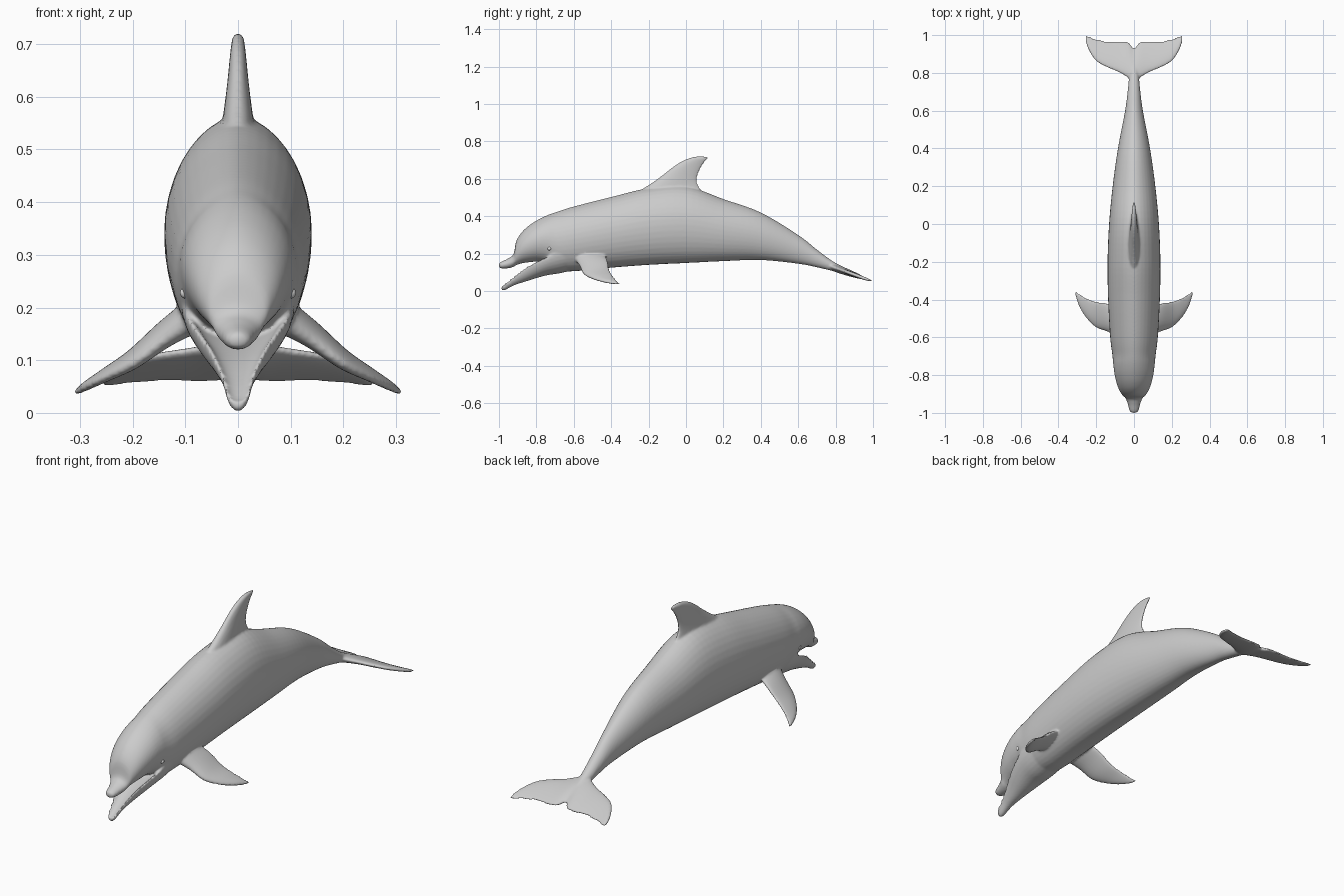
import bpy, bmesh, math
from mathutils import Vector

if "Cube" in bpy.data.objects:
    bpy.data.objects.remove(bpy.data.objects["Cube"])


def material(name, rgb):
    m = bpy.data.materials.new(name)
    m.diffuse_color = (*rgb, 1)
    m.use_nodes = True
    m.node_tree.nodes["Principled BSDF"].inputs["Base Color"].default_value = m.diffuse_color
    return m


grey = material("skin grey", (0.6, 0.6, 0.6))
pale = material("eye white", (0.9, 0.9, 0.9))


def spline(rows, n=6):
    """Smoothly resample a table of stations (Catmull-Rom)."""
    rows = [Vector(r) for r in rows]
    out = []
    for i in range(len(rows) - 1):
        a, b = rows[max(i - 1, 0)], rows[i]
        c, d = rows[i + 1], rows[min(i + 2, len(rows) - 1)]
        for k in range(n):
            t = k / n
            out.append(0.5 * (2 * b + (c - a) * t + (2 * a - 5 * b + 4 * c - d) * t * t
                              + (3 * b - a - 3 * c + d) * t ** 3))
    return out + [rows[-1]]


def loft(name, rings):
    """Skin closed rings of equal length and cap both ends."""
    bm = bmesh.new()
    rings = [[bm.verts.new(p) for p in r] for r in rings]
    n = len(rings[0])
    for a, b in zip(rings, rings[1:]):
        for i in range(n):
            j = (i + 1) % n
            bm.faces.new((a[i], a[j], b[j], b[i]))
    bm.faces.new(rings[0])
    bm.faces.new(rings[-1])
    bmesh.ops.recalc_face_normals(bm, faces=bm.faces)
    me = bpy.data.meshes.new(name)
    bm.to_mesh(me)
    bm.free()
    me.materials.append(grey)
    ob = bpy.data.objects.new(name, me)
    bpy.context.collection.objects.link(ob)
    return ob


def angles(n):
    return [2 * math.pi * i / n for i in range(n)]


def body_ring(r):
    """Egg section, narrower along the back than the belly."""
    y, top, bot, hw = r
    pts = []
    for a in angles(40):
        c, s = math.cos(a), math.sin(a)
        x = math.copysign(abs(c) ** (1.15 if s > 0 else 0.9), c) * hw
        pts.append((x, y, (top + bot) / 2 + s * (top - bot) / 2))
    return pts


def jaw_ring(r):
    """Trough section: round underneath, hollow on top."""
    y, edge, bot, hw = r
    pts = []
    for a in angles(32):
        c, s = math.cos(a), math.sin(a)
        k = 0.4 if s > 0 else -1
        pts.append((c * hw * (0.88 if s > 0.01 else 1), y, edge - k * s * (edge - bot)))
    return pts


def fin_ring(lead, trail, thick, axis):
    """Thin streamlined section between leading and trailing edges."""
    lead, trail, axis = Vector(lead), Vector(trail), Vector(axis)
    pts = []
    for a in angles(24):
        u = (1 - math.cos(a)) / 2
        pts.append(lead.lerp(trail, u) + axis * thick * math.sin(a) * (1.25 - 0.55 * u))
    return pts


# body with upper beak and melon: y, top, bottom, half width
body_rows = [
    (-1.0, .148, .130, .010), (-.988, .157, .121, .024), (-.95, .175, .122, .034),
    (-.922, .198, .130, .046), (-.908, .265, .138, .060), (-.88, .312, .148, .078),
    (-.84, .35, .154, .093), (-.79, .382, .157, .104), (-.74, .406, .145, .110),
    (-.69, .424, .11, .115), (-.6, .452, .106, .126), (-.4, .503, .125, .137),
    (-.2, .55, .14, .14), (0, .56, .15, .132), (.2, .492, .16, .113),
    (.4, .42, .166, .085), (.6, .30, .146, .047), (.7, .222, .127, .034),
    (.78, .163, .108, .026), (.85, .125, .092, .018), (.9, .098, .080, .010)]
parts = [loft("body", [body_ring(r) for r in spline(body_rows)])]

# lower jaw: y, lip height, bottom, half width
jaw_rows = [
    (-.987, .030, .008, .012), (-.972, .040, .003, .022), (-.92, .080, .030, .034),
    (-.86, .125, .050, .056), (-.80, .158, .069, .080), (-.74, .185, .085, .098),
    (-.68, .21, .094, .108), (-.6, .23, .112, .11)]
parts.append(loft("lower_jaw", [jaw_ring(r) for r in spline(jaw_rows)]))

# dorsal fin: z, front y, back y, half thickness
dorsal_rows = [
    (.47, -.27, .11, .034), (.53, -.25, .085, .032), (.58, -.18, .06, .026),
    (.62, -.125, .063, .021), (.66, -.075, .08, .017), (.69, -.03, .10, .014),
    (.71, .015, .12, .011), (.72, .055, .112, .007)]
parts.append(loft("dorsal_fin", [
    fin_ring((0, f, z), (0, b, z), t, (1, 0, 0)) for z, f, b, t in spline(dorsal_rows)]))

# pectoral flippers: x, front y, front z, back y, back z, half thickness
flipper_rows = [
    (.08, -.60, .180, -.44, .200, .034), (.14, -.57, .138, -.42, .165, .024),
    (.20, -.548, .092, -.41, .116, .017), (.25, -.50, .066, -.392, .083, .012),
    (.288, -.44, .048, -.37, .056, .009), (.31, -.375, .036, -.35, .038, .005)]
for side, label in ((-1, "left"), (1, "right")):
    parts.append(loft(label + "_flipper", [
        fin_ring((side * x, f, zf), (side * x, b, zb), t, (side * .5, 0, .8))
        for x, f, zf, b, zb, t in spline(flipper_rows)]))

# tail flukes: x, front y, back y, half thickness
fluke_rows = [
    (0, .74, .932, .020), (.03, .772, .963, .018), (.08, .803, .970, .014),
    (.14, .828, .968, .012), (.20, .862, .980, .010), (.24, .92, .994, .008),
    (.258, .975, 1.003, .005)]
fluke_rows = [(-x, f, b, t) for x, f, b, t in fluke_rows[:0:-1]] + fluke_rows


def fluke_z(y):
    return .13 - .36 * (y - .78)


parts.append(loft("tail_flukes", [
    fin_ring((x, f, fluke_z(f)), (x, b, fluke_z(b)), t, (0, .3, .95))
    for x, f, b, t in spline(fluke_rows)]))

# fuse the parts into one smooth skin
for ob in parts:
    ob.select_set(True)
bpy.context.view_layer.objects.active = parts[0]
bpy.ops.object.join()
dolphin = bpy.context.object
dolphin.name = "dolphin_body"
fuse = dolphin.modifiers.new("fuse", 'REMESH')
fuse.mode = 'VOXEL'
fuse.voxel_size = 0.0055
fuse.use_smooth_shade = True
soften = dolphin.modifiers.new("soften", 'SMOOTH')
soften.factor = 0.5
soften.iterations = 6

# eyes
for side, label in ((-1, "left"), (1, "right")):
    bpy.ops.mesh.primitive_uv_sphere_add(segments=16, ring_count=10, radius=0.011,
                                         location=(side * .099, -.73, .228))
    eye = bpy.context.object
    eye.name = label + "_eye"
    eye.data.materials.append(pale)
    bpy.ops.object.shade_smooth()
